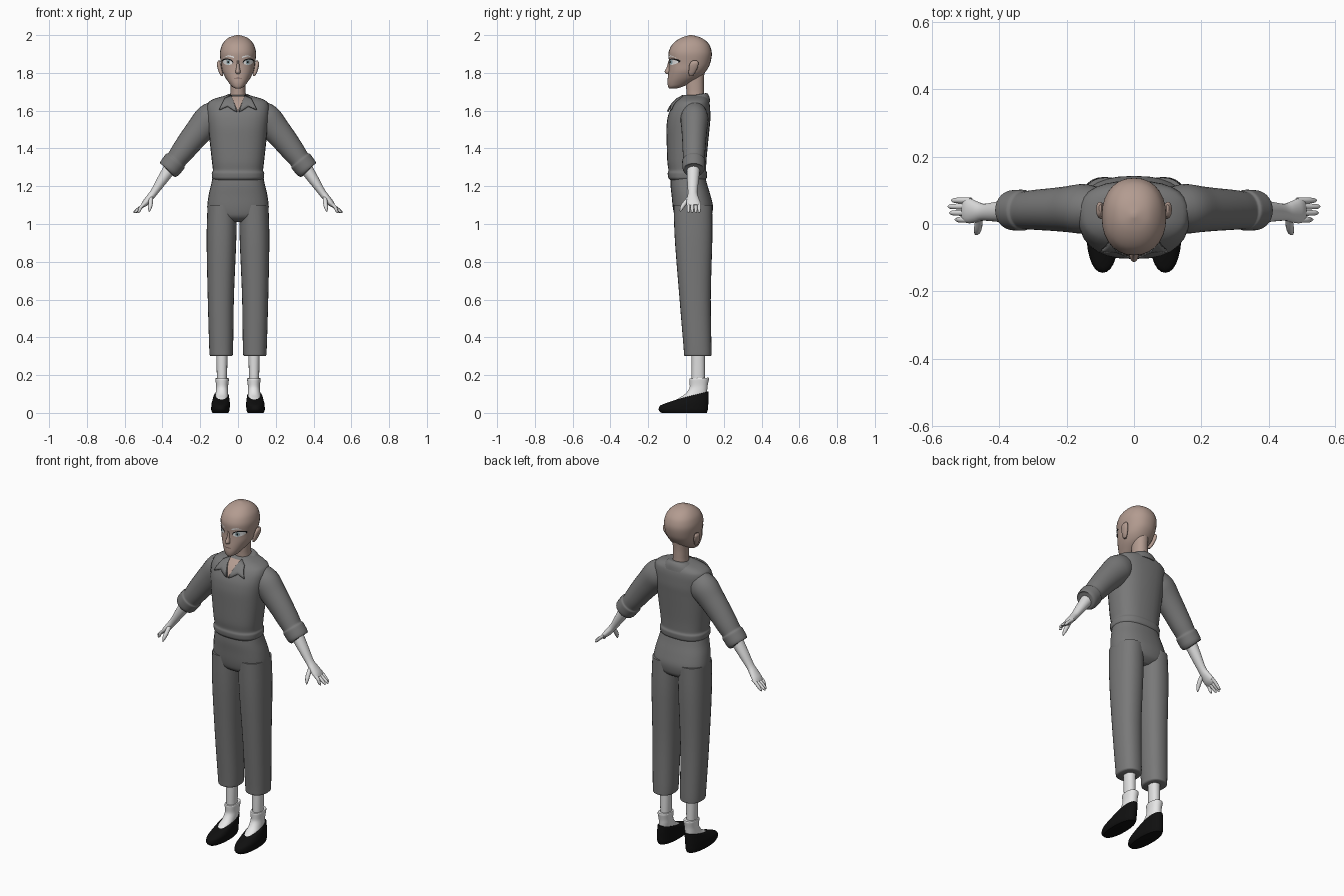
import bpy
import bmesh
import math
from mathutils import Vector
from mathutils.bvhtree import BVHTree

default_cube = bpy.data.objects.get("Cube")
if default_cube:
    bpy.data.objects.remove(default_cube, do_unlink=True)

parts = []
SIDES = 28


def material(name, red, green, blue):
    mat = bpy.data.materials.new(name)
    mat.use_nodes = True
    mat.diffuse_color = (red, green, blue, 1)
    shader = next(n for n in mat.node_tree.nodes if n.type == "BSDF_PRINCIPLED")
    shader.inputs["Base Color"].default_value = (red, green, blue, 1)
    shader.inputs["Roughness"].default_value = 0.8
    return mat


face_skin = material("face skin", .45, .33, .28)
pale_skin = material("pale skin", .74, .74, .74)
cloth = material("grey cloth", .19, .19, .19)
white = material("white", .85, .85, .85)
black = material("black", .005, .005, .005)
iris_blue = material("iris blue", .3, .42, .46)
lip = material("lip line", .16, .1, .09)


def add_part(name, mat, mesh, mirrored):
    mesh.materials.append(mat)
    obj = bpy.data.objects.new(name, mesh)
    bpy.context.collection.objects.link(obj)
    if mirrored:
        obj.modifiers.new("Mirror", "MIRROR")
    parts.append(obj)
    return obj


def slope(a, b, c):
    left, right = b - a, c - b
    return 0 if left * right <= 0 else 2 * left * right / (left + right)


def refine(rows, steps=4):
    """Blend the given rows into a smooth sequence without overshoot."""
    last = len(rows) - 1
    result = []
    for i in range(last):
        group = rows[max(i - 1, 0)], rows[i], rows[i + 1], rows[min(i + 2, last)]
        for step in range(steps):
            t = step / steps
            row = []
            for a, b, c, d in zip(*group):
                start, end = slope(a, b, c), slope(b, c, d)
                ease = t * t * (3 - 2 * t)
                row.append(b + (c - b) * ease + start * t * (1 - t) ** 2 - end * t * t * (1 - t))
            result.append(row)
    return result + [list(rows[-1])]


def loft(name, mat, loops, mirrored):
    """Skin closed loops into a capped solid."""
    count = len(loops[0])
    bm = bmesh.new()
    rings = [[bm.verts.new(p) for p in loop] for loop in loops]
    for low, high in zip(rings, rings[1:]):
        for j in range(count):
            k = (j + 1) % count
            bm.faces.new((low[j], low[k], high[k], high[j]))
    bm.faces.new(rings[0][::-1])
    bm.faces.new(rings[-1])
    bmesh.ops.recalc_face_normals(bm, faces=bm.faces[:])
    mesh = bpy.data.meshes.new(name)
    bm.to_mesh(mesh)
    bm.free()
    return add_part(name, mat, mesh, mirrored)


def circle(count, power=2):
    for j in range(count):
        angle = math.tau * j / count
        yield [math.copysign(abs(v) ** (2 / power), v) for v in (math.cos(angle), math.sin(angle))]


def stack(name, mat, rows, mirrored=False, power=2.2, tilted=False):
    """Level rings: height, centre x, half width, front y, back y (and tilt)."""
    loops = []
    for row in refine(rows):
        z, x, half, front, back = row[:5]
        tilt = row[5] if tilted else 0
        middle, depth = (front + back) / 2, (back - front) / 2
        loops.append([Vector((x + half * c, middle + depth * s, z + tilt * depth * s))
                      for c, s in circle(SIDES, power)])
    return loft(name, mat, loops, mirrored)


def limb(name, mat, rows, sides=SIDES):
    """Rings across a path: x, y, z, half height, half depth. Mirrored."""
    rows = refine(rows)
    centres = [Vector(row[:3]) for row in rows]
    loops = []
    for i, row in enumerate(rows):
        along = centres[min(i + 1, len(rows) - 1)] - centres[max(i - 1, 0)]
        across = Vector((0, 1, 0)).cross(along).normalized()
        side = along.cross(across).normalized()
        loops.append([centres[i] + across * row[3] * c + side * row[4] * s
                      for c, s in circle(sides)])
    return loft(name, mat, loops, True)


def plate(name, mat, outline, target, lift, mirrored=True, thickness=0):
    """A thin sheet drawn in x and z, laid on the front of the target."""
    tree = BVHTree.FromPolygons([v.co for v in target.data.vertices],
                                [p.vertices[:] for p in target.data.polygons])
    bm = bmesh.new()
    bm.faces.new([bm.verts.new((x, -1, z)) for x, z in outline])
    bmesh.ops.triangulate(bm, faces=bm.faces[:])
    bmesh.ops.subdivide_edges(bm, edges=bm.edges[:], cuts=3, use_grid_fill=True)
    bm.normal_update()
    bmesh.ops.reverse_faces(bm, faces=[f for f in bm.faces if f.normal.y > 0])
    for v in bm.verts:
        hit = tree.ray_cast(v.co, Vector((0, 1, 0)))[0]
        if hit is None:
            hit = tree.find_nearest(Vector((v.co.x, 0, v.co.z)))[0]
        v.co.y = hit.y - lift
    mesh = bpy.data.meshes.new(name)
    bm.to_mesh(mesh)
    bm.free()
    obj = add_part(name, mat, mesh, mirrored)
    if thickness:
        solid = obj.modifiers.new("Thickness", "SOLIDIFY")
        solid.thickness, solid.offset = thickness, -1
    return obj


def oval(x, z, half, height, slant=0):
    return [(x + half * c, z + height * s + slant * half * c) for c, s in circle(16)]


# Head, neck, nose and ears
head = stack("head", face_skin, [
    (1.717, 0, .012, -.088, -.05), (1.726, 0, .03, -.094, -.02),
    (1.75, 0, .05, -.098, .03), (1.78, 0, .07, -.096, .08),
    (1.815, 0, .085, -.092, .11), (1.85, 0, .09, -.09, .128),
    (1.9, 0, .096, -.093, .137), (1.94, 0, .088, -.08, .128),
    (1.97, 0, .069, -.052, .105), (1.99, 0, .042, -.015, .07),
    (2, 0, .006, .02, .032)])
stack("neck", face_skin, [(1.63, 0, .05, .005, .1), (1.7, 0, .039, .002, .094),
                          (1.75, 0, .039, 0, .094), (1.82, 0, .042, 0, .1)])
stack("nose", face_skin, [(1.865, 0, .006, -.093, -.07), (1.83, 0, .009, -.102, -.07),
                          (1.807, 0, .013, -.113, -.07), (1.797, 0, .011, -.108, -.07),
                          (1.793, 0, .004, -.1, -.07)], power=2)
stack("ears", face_skin, [(1.783, .084, .005, .018, .035), (1.8, .09, .01, .014, .048),
                          (1.835, .099, .012, .016, .064), (1.853, .102, .01, .022, .066),
                          (1.865, .1, .004, .035, .058)], mirrored=True)

# Painted face
plate("eyelids", black, oval(.055, 1.86, .03, .016, .12), head, .002)
plate("eye_whites", white, oval(.055, 1.856, .026, .014, .1), head, .004)
plate("irises", iris_blue, oval(.052, 1.857, .01, .013), head, .006)
plate("pupils", black, oval(.052, 1.857, .004, .006), head, .0075)
plate("eyebrows", white, [(.022, 1.879), (.05, 1.887), (.08, 1.881),
                          (.05, 1.894), (.022, 1.887)], head, .003)
plate("mouth", lip, oval(0, 1.772, .022, .0025), head, .002, mirrored=False)

# Shirt body
shirt = stack("shirt", cloth, [
    (1.232, 0, .126, -.083, .1), (1.245, 0, .138, -.094, .11),
    (1.268, 0, .139, -.097, .112), (1.285, 0, .133, -.093, .106),
    (1.33, 0, .138, -.099, .108), (1.42, 0, .148, -.102, .116),
    (1.5, 0, .156, -.104, .124), (1.56, 0, .163, -.098, .129),
    (1.61, 0, .166, -.08, .128), (1.642, 0, .158, -.06, .124),
    (1.662, 0, .128, -.04, .116), (1.675, 0, .085, -.022, .108),
    (1.683, 0, .055, -.008, .1)], power=2.5)

# Collar with a skin opening and two pointed flaps
stack("collar_band", cloth, [(1.635, 0, .1, -.03, .128, .15), (1.66, 0, .085, -.022, .124, .17),
                             (1.682, 0, .06, -.006, .112, .17), (1.684, 0, .045, .002, .1, .17)],
      tilted=True)
plate("neck_opening", face_skin, [(-.036, 1.678), (.036, 1.678), (0, 1.592)], shirt, .009,
      mirrored=False)
plate("collar_flaps", cloth, [(.036, 1.684), (.07, 1.667), (.1, 1.607), (.055, 1.626),
                              (.022, 1.603), (.006, 1.597)], shirt, .016, thickness=.01)

# Sleeves with rolled cuffs
limb("sleeves", cloth, [
    (.1, .045, 1.59, .07, .06), (.15, .045, 1.555, .082, .074),
    (.2, .044, 1.5, .074, .068), (.25, .043, 1.44, .067, .063),
    (.3, .042, 1.375, .06, .059), (.325, .041, 1.342, .055, .056),
    (.333, .041, 1.332, .062, .061), (.358, .041, 1.3, .061, .06),
    (.369, .041, 1.285, .054, .053), (.371, .041, 1.283, .036, .036)])

# Forearms, palms, fingers and thumbs
limb("forearms", pale_skin, [
    (.35, .04, 1.31, .036, .036), (.4, .037, 1.235, .028, .031),
    (.446, .035, 1.166, .02, .025), (.468, .036, 1.138, .019, .031),
    (.49, .039, 1.112, .017, .037), (.506, .041, 1.095, .01, .035)], 20)
for index, (y, tip_x) in enumerate([(.013, .532), (.033, .548), (.052, .553), (.07, .543)]):
    limb(f"fingers_{index + 1}", pale_skin, [
        (.485, y, 1.113, .009, .009), (.515, y, 1.088, .009, .009),
        (tip_x - .008, y, 1.067, .007, .007), (tip_x, y, 1.059, .002, .002)], 10)
limb("thumbs", pale_skin, [(.46, .02, 1.14, .011, .012), (.463, -.008, 1.108, .012, .012),
                           (.467, -.024, 1.083, .009, .009), (.47, -.031, 1.064, .002, .002)], 10)

# Trousers
stack("trouser_top", cloth, [
    (1.01, 0, .06, -.02, .1), (1.04, 0, .145, -.058, .135), (1.09, 0, .163, -.07, .143),
    (1.15, 0, .156, -.076, .13), (1.21, 0, .142, -.082, .112), (1.25, 0, .134, -.082, .102)],
    power=2.4)
stack("trouser_legs", cloth, [
    (.3, .089, .055, -.002, .127), (.306, .089, .061, -.01, .135), (.335, .089, .063, -.012, .135),
    (.6, .091, .069, -.034, .131), (.95, .087, .079, -.061, .14), (1.1, .084, .077, -.066, .138)],
    mirrored=True, power=2.3)

# Shins, socks and shoes
stack("shins", pale_skin, [(.15, .085, .026, .03, .1), (.32, .085, .03, .03, .1)], mirrored=True)
stack("socks", white, [
    (.05, .088, .037, -.075, .105, .05), (.082, .087, .034, -.05, .11, .15),
    (.108, .085, .033, -.005, .112, .15), (.14, .084, .032, .02, .114, 0),
    (.178, .084, .036, .018, .122, .05), (.184, .084, .034, .02, .12, .05)],
    mirrored=True, tilted=True)
stack("shoes", black, [
    (0, .093, .042, -.13, .11, 0), (.018, .093, .049, -.145, .116, 0),
    (.042, .092, .049, -.14, .118, .05), (.068, .09, .045, -.105, .12, .14),
    (.093, .088, .038, -.045, .12, .25), (.094, .088, .03, -.035, .11, .25)],
    mirrored=True, tilted=True)

# Smooth shading with crisp hems
bpy.ops.object.select_all(action="DESELECT")
for obj in parts:
    obj.select_set(True)
bpy.context.view_layer.objects.active = parts[0]
bpy.ops.object.shade_smooth_by_angle(angle=math.radians(40))
